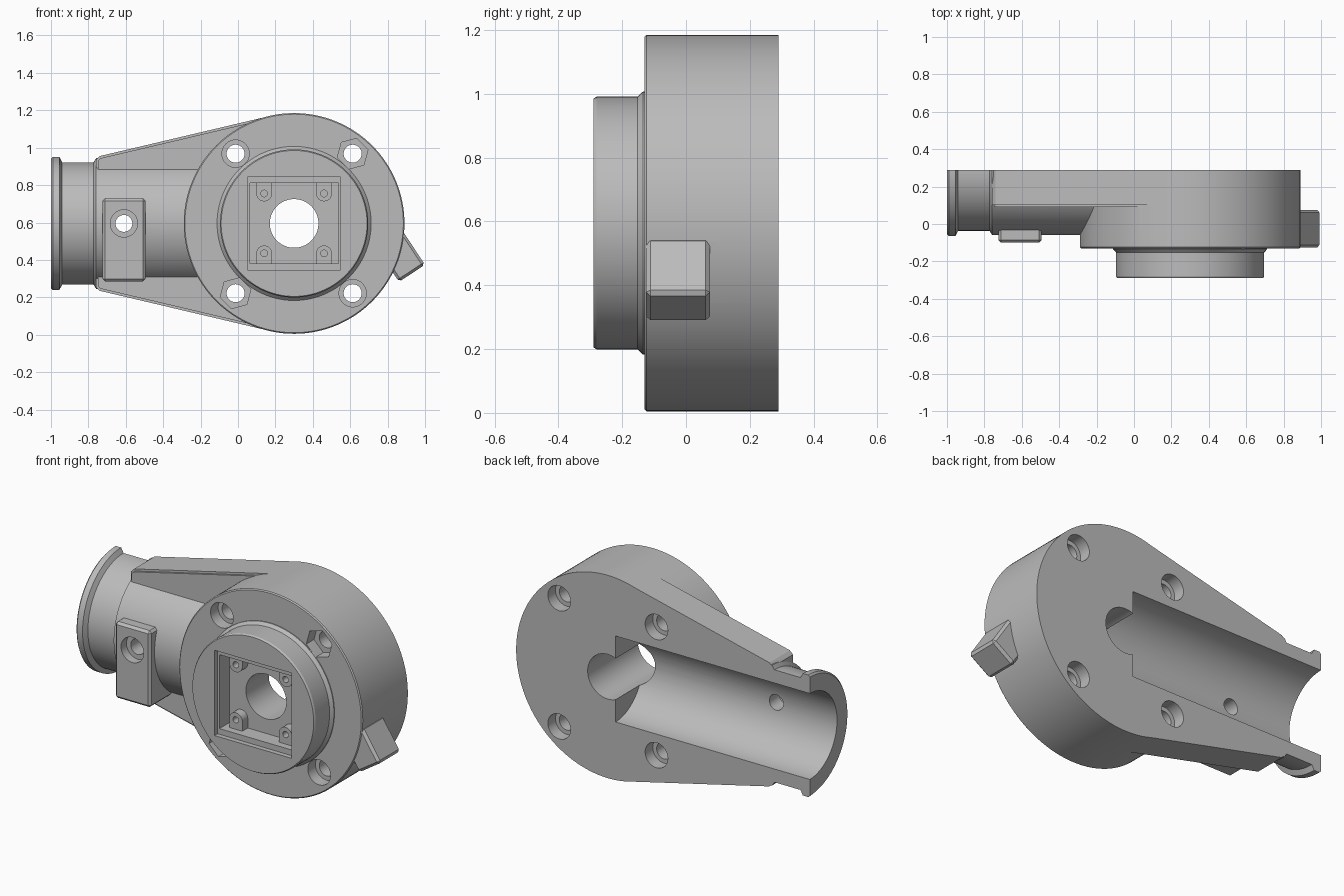
import bpy, bmesh, math
from mathutils import Matrix, Vector

cube = bpy.data.objects.get("Cube")
if cube:
    bpy.data.objects.remove(cube, do_unlink=True)

CX, CZ, BACK = 0.30, 0.595, 0.29   # hub centre and flat rear face

grey = bpy.data.materials.new("plain grey")
grey.use_nodes = True
COLOUR = (0.5, 0.5, 0.5, 1)
grey.diffuse_color = COLOUR
grey.node_tree.nodes["Principled BSDF"].inputs["Base Color"].default_value = COLOUR


def finish(name, bm):
    bmesh.ops.recalc_face_normals(bm, faces=bm.faces)
    mesh = bpy.data.meshes.new(name)
    bm.to_mesh(mesh)
    bm.free()
    mesh.materials.append(grey)
    ob = bpy.data.objects.new(name, mesh)
    bpy.context.collection.objects.link(ob)
    return ob


def lathe(name, profile, axis, origin, n=96, turn=0.0):
    """Solid of revolution; profile is (radius, distance along axis)."""
    bm = bmesh.new()
    rings = []
    for r, t in profile:
        ring = []
        for i in range(n):
            a = math.tau * i / n + turn
            u, v = r * math.cos(a), r * math.sin(a)
            p = (t, u, v) if axis == "X" else (u, t, v)
            ring.append(bm.verts.new(Vector(p) + Vector(origin)))
        rings.append(ring)
    for a, b in zip(rings, rings[1:]):
        for i in range(n):
            j = (i + 1) % n
            bm.faces.new((a[i], a[j], b[j], b[i]))
    bm.faces.new(rings[0])
    bm.faces.new(rings[-1])
    return finish(name, bm)


def drill(name, x, z, r, y0, y1, n=48, turn=0.0):
    return lathe(name, [(r, y0), (r, y1)], "Y", (x, 0, z), n, turn)


def box(name, lo, hi, bevel=0.0, spin=0.0):
    lo, hi = Vector(lo), Vector(hi)
    bm = bmesh.new()
    bmesh.ops.create_cube(bm, size=1)
    size = Matrix.Diagonal((*(hi - lo), 1))
    bmesh.ops.transform(bm, matrix=size, verts=bm.verts)
    if bevel:
        bmesh.ops.bevel(bm, geom=bm.edges[:], offset=bevel, segments=1, affect="EDGES")
    place = Matrix.Translation((lo + hi) / 2) @ Matrix.Rotation(spin, 4, "Y")
    bmesh.ops.transform(bm, matrix=place, verts=bm.verts)
    return finish(name, bm)


def combine(target, tool, operation):
    mod = target.modifiers.new(operation, "BOOLEAN")
    mod.operation, mod.object, mod.solver = operation, tool, "EXACT"
    bpy.context.view_layer.update()
    evaluated = target.evaluated_get(bpy.context.evaluated_depsgraph_get())
    mesh = bpy.data.meshes.new_from_object(evaluated)
    target.modifiers.clear()
    target.data = mesh
    bpy.data.objects.remove(tool, do_unlink=True)


def add(tool):
    combine(body, tool, "UNION")


def cut(tool):
    combine(body, tool, "DIFFERENCE")


# Round hub with its raised front collar
body = lathe("housing", [(0.39, -0.29), (0.396, -0.28), (0.396, -0.152), (0.412, -0.135),
                         (0.412, -0.13), (0.584, -0.13), (0.59, -0.124), (0.59, 0.35)],
             "Y", (CX, 0, CZ), 128)

# Tapered mounting plate, tangent to the hub
px, pz, rad = -0.76, 0.36, 0.589
angle = math.atan2(pz, px - CX) - math.acos(rad / math.hypot(px - CX, pz))
tx, tz = CX + rad * math.cos(angle), rad * math.sin(angle)
outline = [(px, -pz + 0.02), (px + 0.02, -pz), (tx, -tz), (CX, -0.5),
           (CX, 0.5), (tx, tz), (px + 0.02, pz), (px, pz - 0.02)]
bm = bmesh.new()
front = bm.faces.new([bm.verts.new((x, 0.09, CZ + z)) for x, z in outline])
extruded = bmesh.ops.extrude_face_region(bm, geom=[front])["geom"]
bmesh.ops.translate(bm, vec=(0, 0.26, 0),
                    verts=[g for g in extruded if isinstance(g, bmesh.types.BMVert)])
rim = [e for e in bm.edges if all(v.co.y < 0.1 for v in e.verts)
       and min(v.co.x for v in e.verts) < tx - 0.01]
bmesh.ops.bevel(bm, geom=rim, offset=0.012, segments=2, affect="EDGES")
add(finish("plate", bm))

# Half pipe with end lip
add(lathe("pipe", [(0.345, -1), (0.355, -0.99), (0.355, -0.955), (0.327, -0.94),
                   (0.327, -0.772), (0.35, -0.758), (0.35, 0.2)], "X", (0, BACK, CZ), 128))

# Clamp pad on the pipe and slanted side tab
add(box("pad", (-0.725, -0.10, 0.285), (-0.495, 0.16, 0.73), 0.014))
add(box("tab", (0.766, -0.125, 0.334), (0.978, 0.075, 0.50), 0.014, math.radians(56.7)))

# Flat rear face, pipe bore and centre hole
cut(box("rear_trim", (-2, BACK, -1), (2, 1, 2)))
cut(lathe("bore", [(0.25, -1.2), (0.25, 0.25)], "X", (0, BACK, CZ)))
cut(drill("centre_hole", CX, CZ, 0.13, -0.5, 0.5, 64))

# Stepped square socket in the collar
for half_x, half_z, depth in ((0.248, 0.248, -0.262), (0.236, 0.215, -0.17)):
    cut(box("socket", (CX - half_x, -0.5, CZ - half_z), (CX + half_x, depth, CZ + half_z)))

# Four rounded screw posts in the socket corners
for sx in (-1, 1):
    for sz in (-1, 1):
        x, z = CX + sx * 0.16, CZ + sz * 0.16
        ends = sorted((z, CZ + sz * 0.225))
        post = box("post", (x - 0.042, -0.22, ends[0]), (x + 0.042, -0.15, ends[1]))
        combine(post, drill("post_round", x, z, 0.042, -0.22, -0.15, 32), "UNION")
        add(post)
        cut(drill("pin_hole", x, z, 0.018, -0.5, -0.16, 24))

# Mounting holes: round or six-sided recess in front, round recess behind
for sx in (-1, 1):
    for sz in (-1, 1):
        x, z = CX + sx * 0.313, CZ + sz * 0.373
        cut(drill("bolt_hole", x, z, 0.048, -0.5, 0.5))
        sides, r = (6, 0.085) if sx == sz else (48, 0.073)
        cut(drill("front_recess", x, z, r, -0.5, -0.06, sides, math.radians(15)))
        cut(drill("rear_recess", x, z, 0.073, 0.22, 0.5))

# Pad screw hole
cut(drill("pad_recess", -0.61, CZ, 0.073, -0.5, -0.05))
cut(drill("pad_hole", -0.61, CZ, 0.045, -0.5, 0.15))

# Smooth curved walls, keep machined edges crisp
bpy.ops.object.select_all(action="DESELECT")
body.select_set(True)
bpy.context.view_layer.objects.active = body
bpy.ops.object.shade_smooth_by_angle(angle=math.radians(25))
